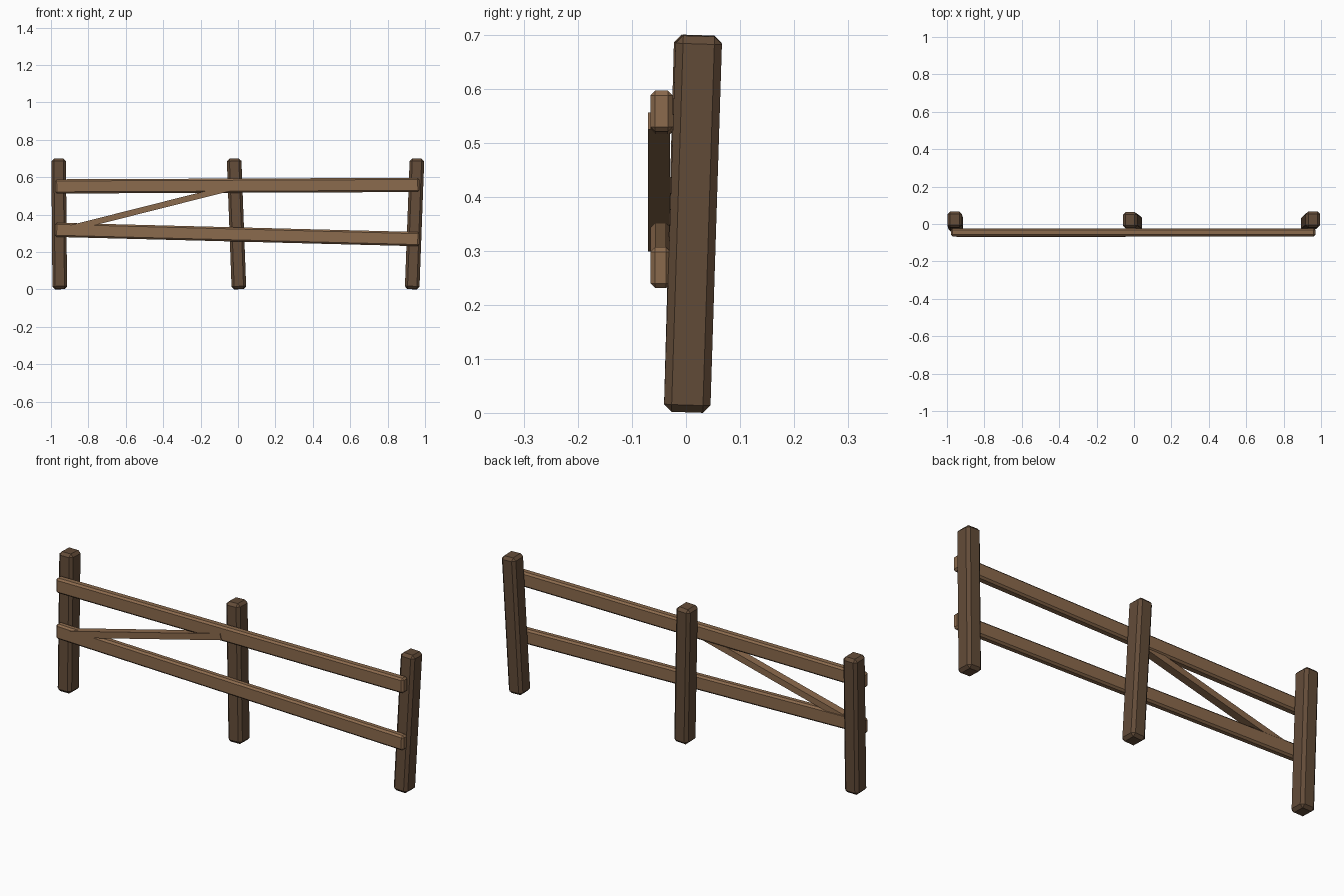
import bpy
from mathutils import Matrix, Vector

cube = bpy.data.objects.get("Cube")
if cube:
    bpy.data.objects.remove(cube, do_unlink=True)


def material(name, color):
    mat = bpy.data.materials.new(name)
    mat.use_nodes = True
    mat.diffuse_color = color
    mat.node_tree.nodes["Principled BSDF"].inputs["Base Color"].default_value = color
    return mat


dark_wood = material("dark wood", (0.125, 0.072, 0.04, 1))
light_wood = material("light wood", (0.26, 0.145, 0.074, 1))


def beam(name, start, end, width, depth, bevel, mat):
    """Chamfered timber running from start to end; width is measured in the xz plane."""
    start, end = Vector(start), Vector(end)
    along = (end - start).normalized()
    across = Vector((0, 1, 0)).cross(along).normalized()
    through = along.cross(across)
    frame = Matrix((across, through, along)).transposed().to_4x4()
    bpy.ops.mesh.primitive_cube_add(size=1)
    obj = bpy.context.object
    obj.name = name
    obj.data.transform(Matrix.Diagonal((width, depth, (end - start).length, 1)))
    obj.matrix_world = Matrix.Translation((start + end) / 2) @ frame
    obj.data.materials.append(mat)
    if bevel:
        mod = obj.modifiers.new("Chamfer", 'BEVEL')
        mod.width = bevel
        mod.segments = 1
    return obj


# Leaning posts: name, foot x, top x, top y
for name, foot_x, top_x, top_y in (("left_end_post", 0.931, 0.957, 0.024),
                                   ("middle_post", 0.005, -0.021, 0.021),
                                   ("right_end_post", -0.953, -0.959, 0.024)):
    beam(name, (foot_x, 0.002, 0.002), (top_x, top_y, 0.699), 0.078, 0.086, 0.014, dark_wood)

# Horizontal rails
beam("top_rail", (-0.978, -0.045, 0.551), (0.97, -0.045, 0.559), 0.076, 0.042, 0.009, light_wood)
beam("bottom_rail", (-0.978, -0.047, 0.319), (0.97, -0.047, 0.269), 0.076, 0.038, 0.009, light_wood)

# Diagonal brace
beam("diagonal_brace", (-0.944, -0.05, 0.315), (-0.049, -0.05, 0.541), 0.032, 0.04, 0, light_wood)
